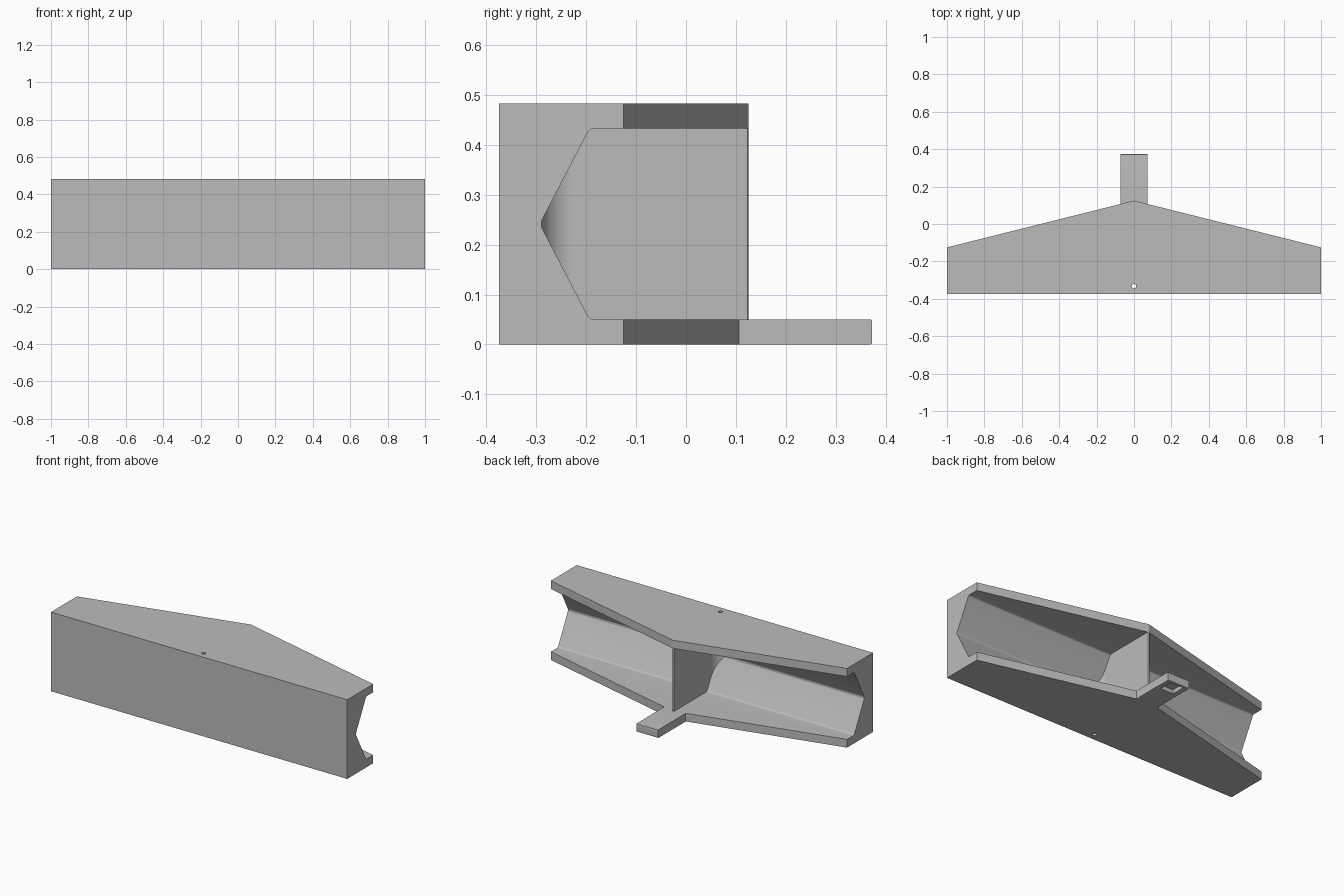
import bpy, bmesh, math
from mathutils import Vector

cube = bpy.data.objects.get("Cube")
if cube:
    bpy.data.objects.remove(cube, do_unlink=True)

HEIGHT, FLANGE, WEB, FILLET = 0.483, 0.05, 0.006, 0.067
FLOOR = -0.29                    # deepest line of the side pockets

grey = bpy.data.materials.new("plain grey")
grey.use_nodes = True
colour = (0.5, 0.5, 0.5, 1)
grey.diffuse_color = colour
grey.node_tree.nodes["Principled BSDF"].inputs["Base Color"].default_value = colour


def rounded(corner, before, after, size, steps=4):
    """Points of a small curve replacing a profile corner."""
    c, a, b = Vector(corner), Vector(before), Vector(after)
    p, q = c + (a - c).normalized() * size, c + (b - c).normalized() * size
    pts = [p.lerp(c, i / steps).lerp(c.lerp(q, i / steps), i / steps) for i in range(steps + 1)]
    return [tuple(v) for v in pts]


def prism(name, profile, axis, low, high):
    """Extrude an xy profile along z, or a yz profile along x."""
    place = (lambda p: (p[0], p[1], low)) if axis == "z" else (lambda p: (low, p[0], p[1]))
    bm = bmesh.new()
    face = bm.faces.new([bm.verts.new(place(p)) for p in profile])
    moved = bmesh.ops.extrude_face_region(bm, geom=[face])["geom"]
    step = Vector((0, 0, high - low)) if axis == "z" else Vector((high - low, 0, 0))
    bmesh.ops.translate(bm, vec=step, verts=[v for v in moved if isinstance(v, bmesh.types.BMVert)])
    bmesh.ops.recalc_face_normals(bm, faces=bm.faces)
    mesh = bpy.data.meshes.new(name)
    bm.to_mesh(mesh)
    bm.free()
    mesh.materials.append(grey)
    obj = bpy.data.objects.new(name, mesh)
    bpy.context.collection.objects.link(obj)
    return obj


def combine(target, other, operation):
    """Apply a boolean and remove the helper."""
    mod = target.modifiers.new("combine", "BOOLEAN")
    mod.operation, mod.solver, mod.object = operation, "EXACT", other
    bpy.context.view_layer.objects.active = target
    bpy.ops.object.modifier_apply(modifier=mod.name)
    bpy.data.objects.remove(other, do_unlink=True)


# Main block with a gabled back
body = prism("beam_body", [(-1, -0.375), (1, -0.375), (1, -0.125), (0, 0.125), (-1, -0.125)],
             "z", 0, HEIGHT)

# Side pockets: pointed section, curved where the floor meets the central web
apex = (FLOOR - 0.003, HEIGHT / 2)
bottom, top = (-0.193, FLANGE), (-0.193, HEIGHT - FLANGE)
open_bottom, open_top = (0.3, FLANGE), (0.3, HEIGHT - FLANGE)
section = ([open_bottom] + rounded(bottom, open_bottom, apex, 0.01)
           + rounded(apex, bottom, top, 0.006)
           + rounded(top, apex, open_top, 0.01) + [open_top])
for side in (-1, 1):
    pocket = prism("pocket_cutter", section, "x", 0, side * 1.2)
    arc = [(side * (WEB + FILLET * (1 - math.cos(t))), FLOOR + FILLET * (1 - math.sin(t)))
           for t in (math.pi / 2 * i / 16 for i in range(17))]
    plan = [(side * WEB, 0.4)] + arc + [(side * 1.1, FLOOR - 0.01), (side * 1.1, 0.4)]
    # Keep the floor level beyond the curve
    plan[-2] = (side * 1.1, FLOOR)
    combine(pocket, prism("web_cutter", plan, "z", -0.1, 0.6), "INTERSECT")
    combine(body, pocket, "DIFFERENCE")

# Rear tab with softened end and a square recess underneath
low, high = (0.373, 0), (0.373, FLANGE)
inner_low, inner_high = (0.02, 0), (0.02, FLANGE)
tab_profile = ([inner_low] + rounded(low, inner_low, high, 0.005)
               + rounded(high, low, inner_high, 0.005) + [inner_high])
tab = prism("rear_tab", tab_profile, "x", -0.073, 0.073)
recess = [(-0.043, 0.275), (0.043, 0.275), (0.043, 0.36), (-0.043, 0.36)]
combine(tab, prism("recess_cutter", recess, "z", -0.1, 0.025), "DIFFERENCE")
combine(body, tab, "UNION")

# Pin hole through the front wall
circle = [(0.012 * math.cos(a), -0.332 + 0.012 * math.sin(a))
          for a in (math.tau * i / 24 for i in range(24))]
combine(body, prism("pin_cutter", circle, "z", -0.1, 0.6), "DIFFERENCE")

# Smooth the curved areas, keep the edges sharp
bpy.ops.object.select_all(action="DESELECT")
body.select_set(True)
bpy.context.view_layer.objects.active = body
bpy.ops.object.shade_smooth_by_angle(angle=math.radians(25))
